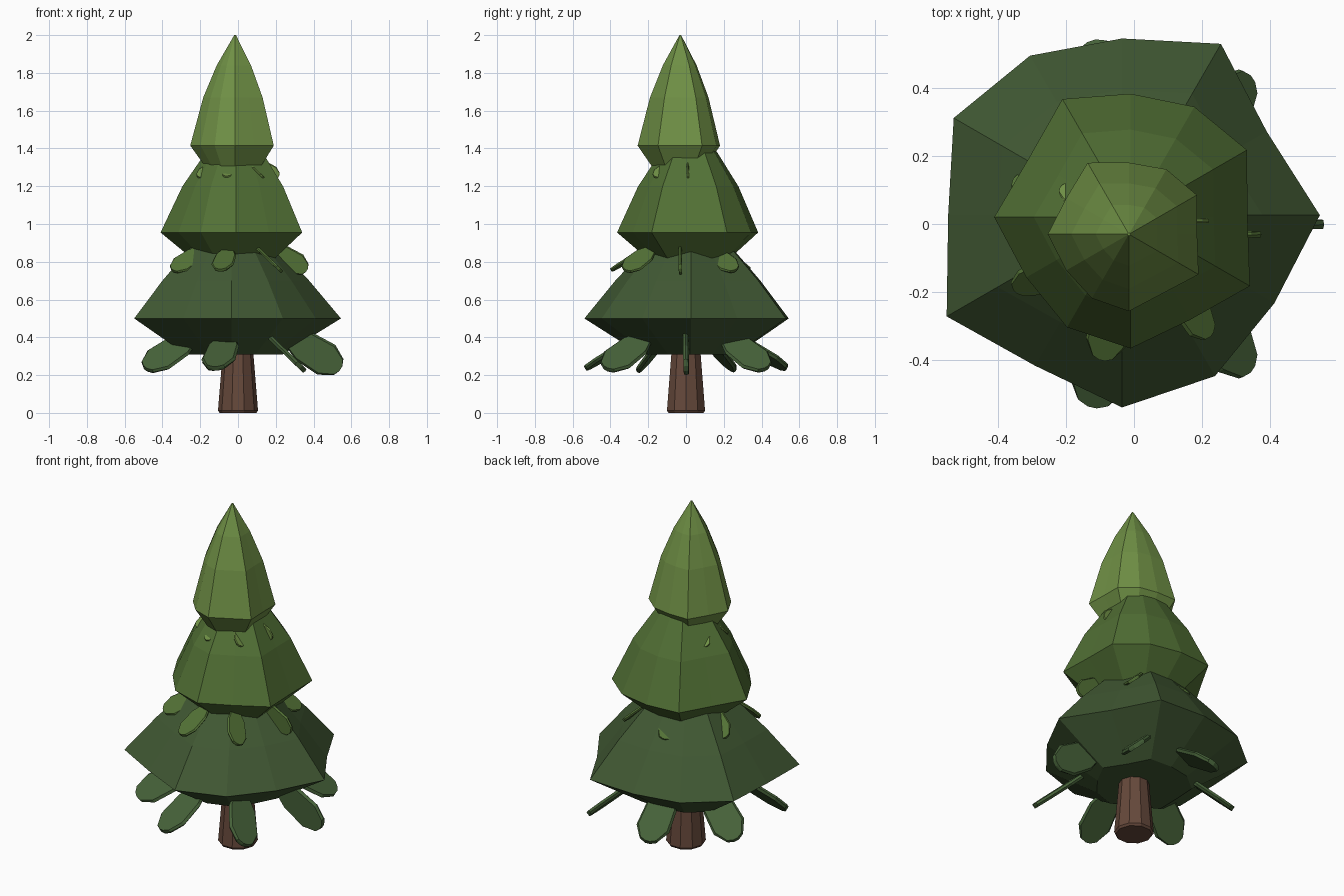
import bpy, bmesh
from math import sin, cos, pi, radians
from mathutils import Vector

if "Cube" in bpy.data.objects:
    bpy.data.objects.remove(bpy.data.objects["Cube"])


def material(name, rgb):
    m = bpy.data.materials.new(name)
    m.diffuse_color = (*rgb, 1)
    m.use_nodes = True
    m.node_tree.nodes["Principled BSDF"].inputs["Base Color"].default_value = m.diffuse_color
    return m


def finish(name, bm, mat):
    bmesh.ops.recalc_face_normals(bm, faces=bm.faces)
    me = bpy.data.meshes.new(name)
    bm.to_mesh(me)
    bm.free()
    me.materials.append(mat)
    ob = bpy.data.objects.new(name, me)
    bpy.context.collection.objects.link(ob)
    return ob


def loft(name, centre, radii, profile, mat):
    """Stack scaled copies of one polar outline; profile is (scale, z)."""
    bm = bmesh.new()
    n = len(radii)
    rings = []
    for s, z in profile:
        rings.append([bm.verts.new((centre[0] + r * s * cos(2 * pi * i / n),
                                    centre[1] + r * s * sin(2 * pi * i / n), z))
                      for i, r in enumerate(radii)])
    for a, b in zip(rings, rings[1:]):
        for i in range(n):
            j = (i + 1) % n
            bm.faces.new((a[i], a[j], b[j], b[i]))
    bm.faces.new(rings[0])
    bm.faces.new(rings[-1])
    return finish(name, bm, mat)


bark = material("bark", (0.13, 0.065, 0.043))
dark = material("dark_needles", (0.052, 0.098, 0.033))
middle = material("middle_needles", (0.085, 0.165, 0.036))
light = material("light_needles", (0.16, 0.28, 0.06))
sprig_dark = material("sprig_needles", (0.06, 0.12, 0.04))

# trunk with a small chamfer at the foot
loft("trunk", (0, 0), [0.106] * 10,
     [(0.92, 0), (1.0, 0.012), (0.7, 0.40)], bark)

# foliage tiers, each an irregular twelve-sided cone
loft("lower_tier", (-0.035, 0.026),
     [.58, .49, .58, .518, .54, .57, .51, .594, .51, .564, .545, .516],
     [(0.47, 0.31), (1, 0.5), (0.71, 0.70), (0.41, 0.88), (0.02, 1.0)], dark)
loft("middle_tier", (-0.01, 0.02),
     [.343, .394, .374, .362, .40, .345, .40, .353, .373, .385, .348, .404],
     [(0.5, 0.79), (1, 0.955), (0.71, 1.20), (0.4, 1.38), (0.02, 1.53)], middle)
loft("upper_tier", (-0.015, -0.03),
     [.20, .23, .22, .21, .242, .212, .238, .212, .217, .226, .20, .236],
     [(0.5, 1.25), (1, 1.415), (0.71, 1.67), (0.41, 1.84), (0.02, 2.0)], light)

# outline of one flat sprig: distance back from the tip, half width
SPRIG = [(0.35, 0.03), (0.23, 0.085), (0.09, 0.092), (0.015, 0.05), (0, 0.015)]
ROLLS = [88, -33, 10, -30, 38, 0, 33]


def sprig(name, centre, angle, roll, tip_r, tip_z, size, mat):
    a, droop, roll = angle, radians(31), radians(roll)
    out = Vector((cos(a), sin(a), 0))
    along = out * cos(droop) - Vector((0, 0, sin(droop)))
    up = out * sin(droop) + Vector((0, 0, cos(droop)))
    side = Vector((-sin(a), cos(a), 0))
    normal = up * cos(roll) + side * sin(roll)
    across = normal.cross(along)
    tip = Vector((*centre, tip_z)) + out * tip_r
    outline = SPRIG + [(u, -w) for u, w in reversed(SPRIG)]
    bm = bmesh.new()
    layers = []
    for h, k in ((-0.013, 0.88), (0, 1), (0.013, 0.88)):
        layers.append([bm.verts.new(tip - along * u * size + across * w * k * size
                                    + normal * h * size) for u, w in outline])
    n = len(outline)
    for lo, hi in zip(layers, layers[1:]):
        for i in range(n):
            j = (i + 1) % n
            bm.faces.new((lo[i], lo[j], hi[j], hi[i]))
    bm.faces.new(layers[0])
    bm.faces.new(layers[-1])
    finish(name, bm, mat)


# three whorls of seven drooping sprigs
for label, centre, r, z, size, mat in (
        ("lower", (0, 0), 0.545, 0.235, 1.0, sprig_dark),
        ("middle", (-0.01, -0.03), 0.375, 0.755, 0.66, middle),
        ("upper", (-0.01, 0.01), 0.225, 1.25, 0.42, light)):
    for i, roll in enumerate(ROLLS):
        sprig(f"{label}_sprig_{i + 1}", centre, 2 * pi * i / 7, roll, r, z, size, mat)
